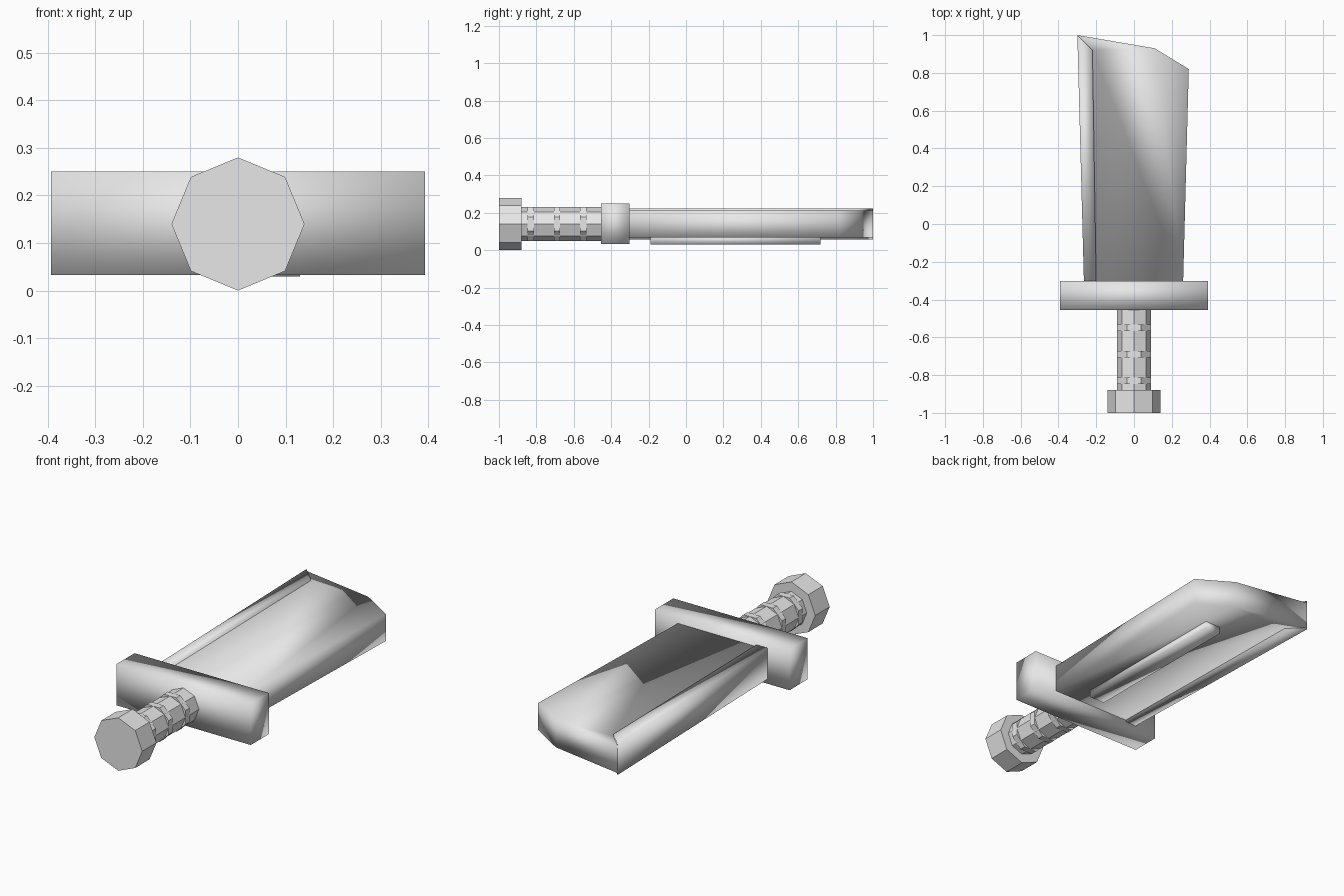
import bpy, bmesh, math
from mathutils import Matrix, Vector

cube = bpy.data.objects.get("Cube")
if cube:
    bpy.data.objects.remove(cube, do_unlink=True)

MID = 0.14  # height of the long axis

steel = bpy.data.materials.new("light_grey")
steel.use_nodes = True
grey = (0.8, 0.8, 0.8, 1)
steel.diffuse_color = grey
steel.node_tree.nodes["Principled BSDF"].inputs["Base Color"].default_value = grey


def finish(name, bm, smooth=False):
    bmesh.ops.recalc_face_normals(bm, faces=bm.faces)
    for face in bm.faces:
        face.smooth = smooth
    mesh = bpy.data.meshes.new(name)
    bm.to_mesh(mesh)
    bm.free()
    mesh.materials.append(steel)
    obj = bpy.data.objects.new(name, mesh)
    bpy.context.collection.objects.link(obj)
    return obj


def plate(name, outline, low, high):
    """Extrude a plan outline between two heights."""
    bm = bmesh.new()
    base = bm.faces.new([bm.verts.new((x, y, low)) for x, y in outline])
    top = bmesh.ops.extrude_face_region(bm, geom=[base])["geom"]
    verts = [v for v in top if isinstance(v, bmesh.types.BMVert)]
    bmesh.ops.translate(bm, verts=verts, vec=(0, 0, high - low))
    return finish(name, bm, smooth=True)


def octagon(name, radius, y0, y1, turn=0):
    """Eight-sided bar lying along y."""
    bm = bmesh.new()
    matrix = (Matrix.Translation((0, (y0 + y1) / 2, MID))
              @ Matrix.Rotation(math.radians(90), 4, 'X')
              @ Matrix.Rotation(math.radians(turn), 4, 'Z'))
    bmesh.ops.create_cone(bm, cap_ends=True, segments=8, radius1=radius,
                          radius2=radius, depth=y1 - y0, matrix=matrix)
    return finish(name, bm)


def box(name, low, high):
    low, high = Vector(low), Vector(high)
    bm = bmesh.new()
    bmesh.ops.create_cube(bm, size=1, matrix=Matrix.Translation((low + high) / 2)
                          @ Matrix.Diagonal((*(high - low), 1)))
    return finish(name, bm, smooth=True)


# Blade with a slanted tip, and the thicker strip along one edge
tip, strip_end, strip_root = (-0.30, 1.0), (-0.22, 0.92), (-0.20, -0.31)
plate("blade", [strip_root, (0.26, -0.31), (0.29, 0.82), (0.11, 0.93),
                tip, strip_end], MID - 0.072, MID + 0.072)
plate("edge_strip", [(-0.265, -0.31), strip_root, strip_end, tip],
      MID - 0.082, MID + 0.082)

# Rib under the blade
box("underside_rib", (0.04, -0.19, 0.03), (0.13, 0.72, 0.08))

# Crossguard
box("guard", (-0.393, -0.455, 0.033), (0.393, -0.303, 0.25))

# Grip, its rings that show through the flats, and the pommel
octagon("grip", 0.09, -0.89, -0.44)
for i in range(3):
    y = -0.83 + 0.14 * i
    octagon(f"grip_ring_{i + 1}", 0.097, y - 0.017, y + 0.017, turn=22.5)
octagon("pommel", 0.14, -1.0, -0.88)
